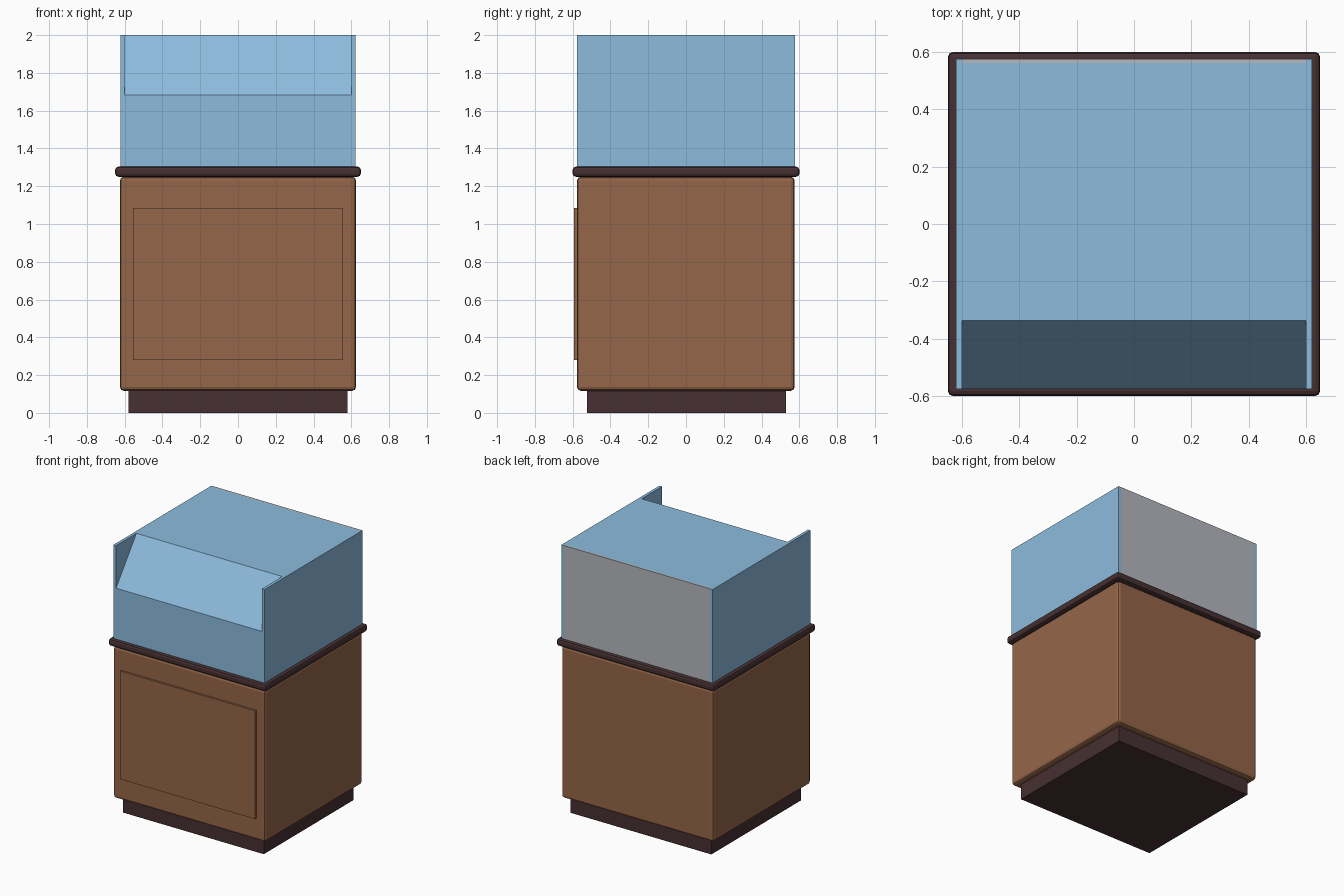
import bpy
import bmesh

cube = bpy.data.objects.get("Cube")
if cube:
    bpy.data.objects.remove(cube, do_unlink=True)


def material(name, rgb):
    mat = bpy.data.materials.new(name)
    mat.use_nodes = True
    color = (*rgb, 1.0)
    mat.diffuse_color = color
    mat.node_tree.nodes["Principled BSDF"].inputs["Base Color"].default_value = color
    return mat


wood = material("brown wood", (0.30, 0.133, 0.066))
dark_wood = material("dark wood", (0.062, 0.030, 0.032))
glass = material("blue glass", (0.265, 0.50, 0.73))
mirror = material("grey back panel", (0.46, 0.48, 0.52))


def finish(name, bm, mat, bevel=0.0):
    bmesh.ops.recalc_face_normals(bm, faces=bm.faces)
    mesh = bpy.data.meshes.new(name)
    bm.to_mesh(mesh)
    bm.free()
    mesh.materials.append(mat)
    obj = bpy.data.objects.new(name, mesh)
    bpy.context.collection.objects.link(obj)
    if bevel:
        mod = obj.modifiers.new("edge bevel", "BEVEL")
        mod.width = bevel
        mod.segments = 2
    return obj


def box(name, x, y, z, mat, bevel=0.0):
    """Box from (min, max) ranges on each axis."""
    bm = bmesh.new()
    bmesh.ops.create_cube(bm, size=1)
    for v in bm.verts:
        v.co = [r[0] if c < 0 else r[1] for c, r in zip(v.co, (x, y, z))]
    return finish(name, bm, mat, bevel)


def extrude_profile(name, points, half_width, mat):
    """Side profile of (y, z) points swept across x."""
    bm = bmesh.new()
    face = bm.faces.new([bm.verts.new((-half_width, y, z)) for y, z in points])
    swept = bmesh.ops.extrude_face_region(bm, geom=[face])["geom"]
    for v in swept:
        if isinstance(v, bmesh.types.BMVert):
            v.co.x = half_width
    return finish(name, bm, mat)


# Cabinet: recessed plinth, body, raised front panel and counter trim
box("plinth", (-0.58, 0.58), (-0.525, 0.53), (0, 0.13), dark_wood)
box("cabinet_body", (-0.625, 0.625), (-0.577, 0.575), (0.117, 1.25), wood, 0.02)
box("front_panel", (-0.555, 0.555), (-0.592, -0.57), (0.28, 1.085), wood)
box("counter_trim", (-0.65, 0.65), (-0.6, 0.6), (1.25, 1.304), dark_wood, 0.017)

# Glass case: two full sides, back panel, and a front-slant-top sheet
for side, sign in (("left", 1), ("right", -1)):
    box(side + "_glass", sorted((sign * 0.6, sign * 0.622)),
        (-0.576, 0.576), (1.3, 2.0), glass)
box("back_panel", (-0.6, 0.6), (0.562, 0.576), (1.3, 2.0), mirror)
outer = [(-0.576, 1.3), (-0.576, 1.683), (-0.337, 2.0), (0.562, 2.0)]
inner = [(0.562, 1.985), (-0.33, 1.985), (-0.561, 1.678), (-0.561, 1.3)]
extrude_profile("front_and_top_glass", outer + inner, 0.6, glass)
